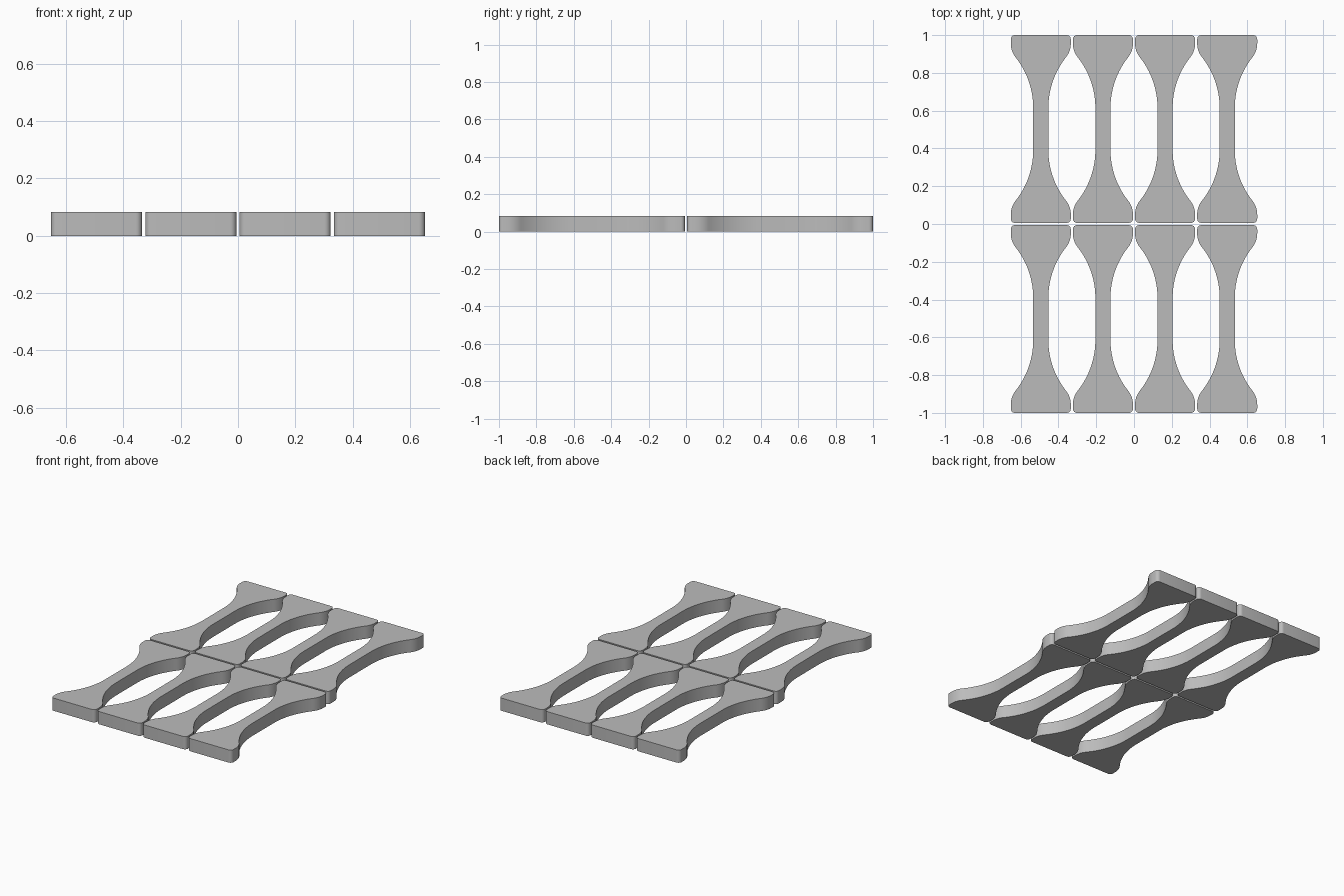
import bpy, bmesh, math

if "Cube" in bpy.data.objects:
    bpy.data.objects.remove(bpy.data.objects["Cube"])

HALF_LEN, HALF_W, NECK = 0.497, 0.159, 0.04
HEIGHT = 0.083
NECK_END, SHOULDER_END, CORNER = 0.11, 0.452, 0.022

grey = bpy.data.materials.new("plain grey")
grey.diffuse_color = (0.5, 0.5, 0.5, 1)
grey.use_nodes = True
grey.node_tree.nodes["Principled BSDF"].inputs["Base Color"].default_value = grey.diffuse_color


def arc(cx, cy, r, a0, a1, n):
    return [(cx + r * math.cos(a0 + (a1 - a0) * i / n),
             cy + r * math.sin(a0 + (a1 - a0) * i / n)) for i in range(n + 1)]


def quarter_outline():
    """Neck, concave fillet, convex shoulder, rounded corner (x > 0, y > 0)."""
    dx, dy = HALF_W - NECK, SHOULDER_END - NECK_END
    t = 2 * math.atan(dx / dy)
    total = dy / math.sin(t)
    r_out = 0.115
    r_in = total - r_out
    pts = arc(NECK + r_in, NECK_END, r_in, math.pi, math.pi - t, 20)
    pts += arc(HALF_W - r_out, SHOULDER_END, r_out, -t, 0, 10)[1:]
    pts += arc(HALF_W - CORNER, HALF_LEN - CORNER, CORNER, 0, math.pi / 2, 6)
    return pts


# Full outline by mirroring the quarter
q = quarter_outline()
right = [(x, -y) for x, y in reversed(q)] + q
outline = right + [(-x, y) for x, y in reversed(right)]

# Extruded strip shared by all copies
mesh = bpy.data.meshes.new("test_strip")
bm = bmesh.new()
base = bm.faces.new([bm.verts.new((x, y, 0)) for x, y in outline])
top = bmesh.ops.extrude_face_region(bm, geom=[base], use_keep_orig=True)
bmesh.ops.translate(bm, vec=(0, 0, HEIGHT),
                    verts=[v for v in top["geom"] if isinstance(v, bmesh.types.BMVert)])
bmesh.ops.recalc_face_normals(bm, faces=bm.faces)
for f in bm.faces:
    f.smooth = True
for e in bm.edges:
    e.smooth = e.calc_face_angle(0) < math.radians(30)
bm.to_mesh(mesh)
bm.free()
mesh.materials.append(grey)

# Grid of four by two strips
for row, y in enumerate((-0.503, 0.503)):
    for col in range(4):
        ob = bpy.data.objects.new(f"test_strip_{row + 1}_{col + 1}", mesh)
        ob.location = ((col - 1.5) * 0.329, y, 0)
        bpy.context.collection.objects.link(ob)
